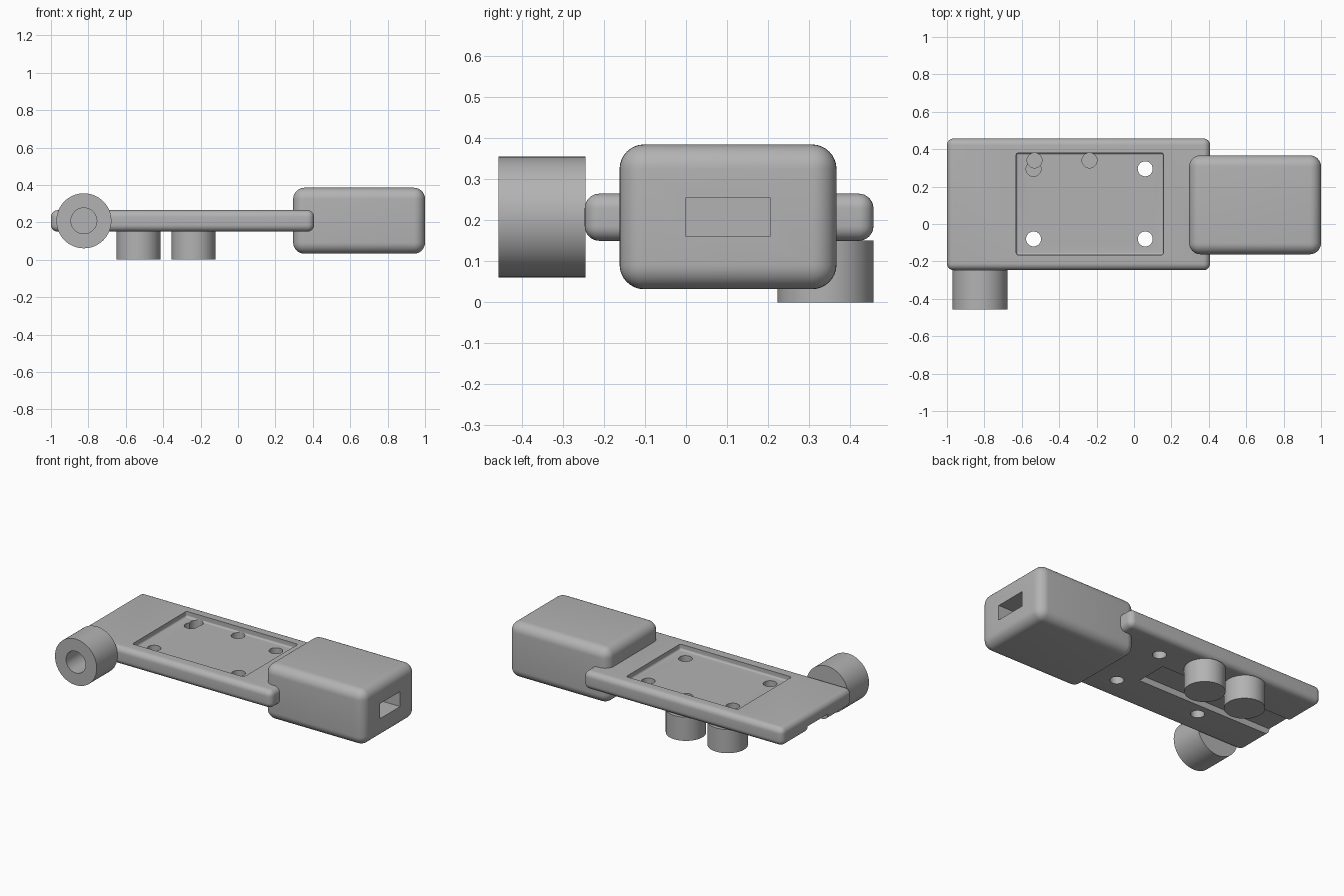
import bpy
import math
from mathutils import Vector

if "Cube" in bpy.data.objects:
    bpy.data.objects.remove(bpy.data.objects["Cube"], do_unlink=True)

GREY = (0.45, 0.45, 0.45, 1)
grey = bpy.data.materials.new("plain_grey")
grey.use_nodes = True
grey.diffuse_color = GREY
for node in grey.node_tree.nodes:
    if node.type == "BSDF_PRINCIPLED":
        node.inputs["Base Color"].default_value = GREY


def activate(obj):
    bpy.ops.object.select_all(action="DESELECT")
    obj.select_set(True)
    bpy.context.view_layer.objects.active = obj


def apply_modifier(obj, mod):
    activate(obj)
    bpy.ops.object.modifier_apply(modifier=mod.name)


def block(name, low, high, radius=0):
    """Box between two corners, with optional rounded edges."""
    low, high = Vector(low), Vector(high)
    bpy.ops.mesh.primitive_cube_add(size=1, location=(low + high) / 2)
    obj = bpy.context.object
    obj.name = name
    obj.scale = high - low
    bpy.ops.object.transform_apply(location=True, rotation=True, scale=True)
    obj.data.materials.append(grey)
    if radius:
        mod = obj.modifiers.new("rounding", "BEVEL")
        mod.width = radius
        mod.segments = 8
        apply_modifier(obj, mod)
    return obj


def rod(name, start, end, radius):
    """Cylinder from one point to another."""
    start, end = Vector(start), Vector(end)
    axis = end - start
    bpy.ops.mesh.primitive_cylinder_add(
        vertices=64, radius=radius, depth=axis.length, location=(start + end) / 2,
        rotation=axis.to_track_quat("Z", "Y").to_euler())
    obj = bpy.context.object
    obj.name = name
    bpy.ops.object.transform_apply(location=True, rotation=True, scale=True)
    obj.data.materials.append(grey)
    return obj


def cut(obj, cutter):
    """Subtract the cutter and remove it."""
    mod = obj.modifiers.new("cut", "BOOLEAN")
    mod.operation = "DIFFERENCE"
    mod.solver = "EXACT"
    mod.object = cutter
    apply_modifier(obj, mod)
    bpy.data.objects.remove(cutter, do_unlink=True)


# Main plate, with a tray on top and a channel underneath
plate = block("base_plate", (-1, -0.247, 0.15), (0.407, 0.457, 0.265), 0.036)
cut(plate, block("tray_cutter", (-0.63, -0.165, 0.23), (0.157, 0.38, 0.4), 0.012))
cut(plate, block("channel_cutter", (-1.1, 0.0, 0.05), (-0.04, 0.205, 0.19)))

# Screw holes in the tray corners
for x in (-0.537, 0.06):
    for y in (-0.08, 0.295):
        cut(plate, rod("screw_cutter", (x, y, 0.05), (x, y, 0.4), 0.04))

# Two feet under the plate, with bores from the tray
parts = [plate]
knob_y = 0.34
for side, x in (("right", -0.532), ("left", -0.238)):
    cut(plate, rod("bore_cutter", (x, knob_y, 0.05), (x, knob_y, 0.4), 0.04))
    foot = rod(side + "_foot", (x, knob_y, 0), (x, knob_y, 0.151), 0.117)
    cut(foot, rod("bore_cutter", (x, knob_y, 0.04), (x, knob_y, 0.4), 0.04))
    parts.append(foot)

# Socket on the front edge, with a blind bore
socket = rod("front_socket", (-0.824, -0.457, 0.208), (-0.824, -0.245, 0.208), 0.147)
cut(socket, rod("socket_cutter", (-0.824, -0.6, 0.208), (-0.824, -0.26, 0.208), 0.069))
parts.append(socket)

# End housing with a rectangular port
housing = block("end_housing", (0.295, -0.162, 0.032), (1, 0.367, 0.385), 0.06)
cut(housing, block("port_cutter", (0.65, 0.0, 0.16), (1.1, 0.205, 0.255)))
parts.append(housing)

for part in parts:
    activate(part)
    bpy.ops.object.shade_smooth_by_angle(angle=math.radians(30))
